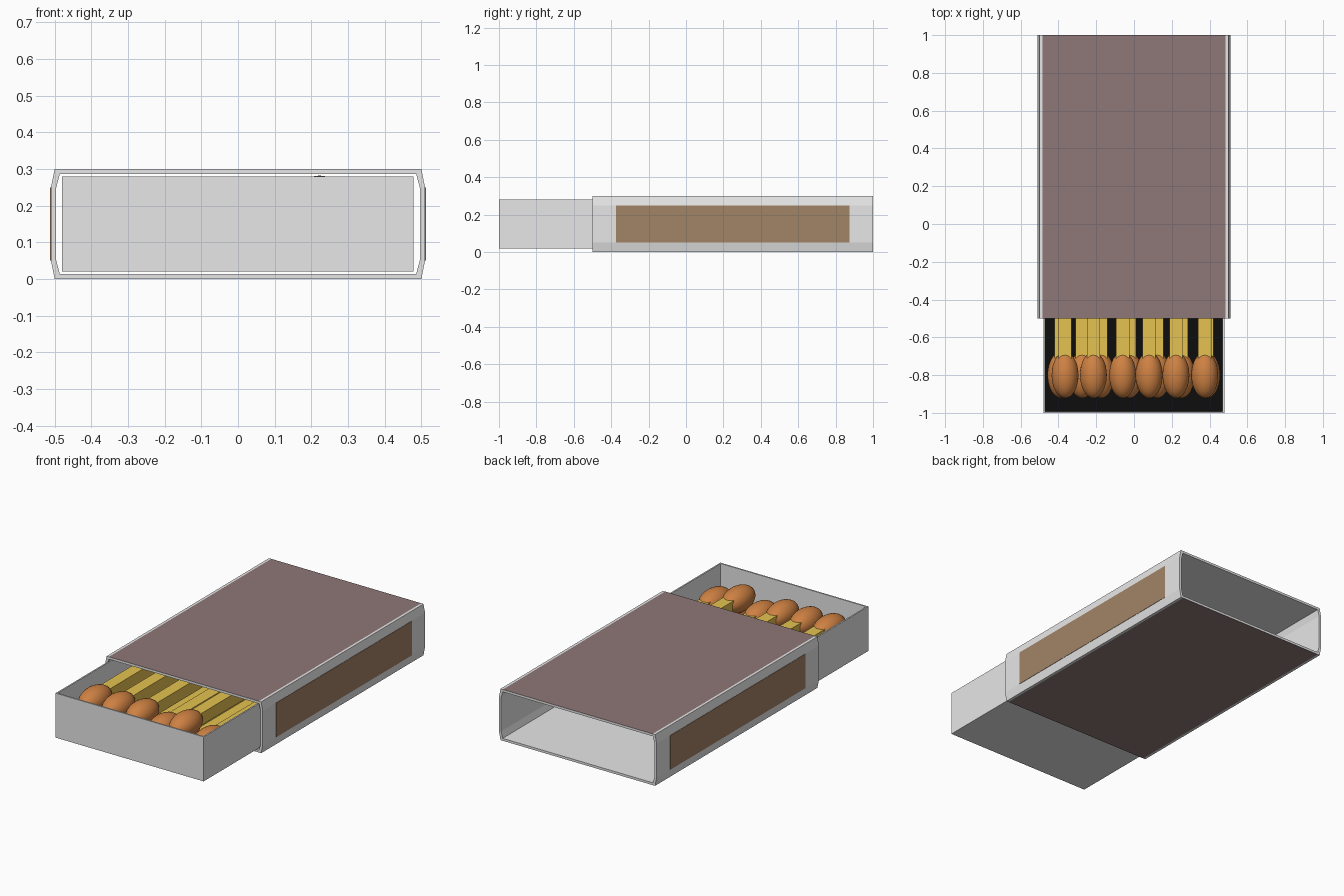
import bpy, bmesh
from mathutils import Vector

if "Cube" in bpy.data.objects:
    bpy.data.objects.remove(bpy.data.objects["Cube"])


def mat(name, rgb):
    m = bpy.data.materials.new(name)
    m.diffuse_color = (*rgb, 1)
    m.use_nodes = True
    m.node_tree.nodes["Principled BSDF"].inputs["Base Color"].default_value = m.diffuse_color
    return m


CARD = mat("grey_card", (0.8, 0.8, 0.8))
MAUVE = mat("mauve_print", (0.275, 0.185, 0.185))
BROWN = mat("striker_brown", (0.364, 0.229, 0.136))
BLACK = mat("black_lining", (0.004, 0.004, 0.004))
WOOD = mat("yellow_wood", (0.78, 0.54, 0.08))
HEAD = mat("orange_brown_head", (0.62, 0.22, 0.055))


def finish(name, bm, *mats):
    me = bpy.data.meshes.new(name)
    bm.to_mesh(me)
    bm.free()
    ob = bpy.data.objects.new(name, me)
    bpy.context.collection.objects.link(ob)
    for m in mats:
        me.materials.append(m)
    return ob


def box(name, lo, hi, *mats):
    bm = bmesh.new()
    bmesh.ops.create_cube(bm, size=1)
    for v in bm.verts:
        v.co = Vector([l + (c + 0.5) * (h - l) for l, h, c in zip(lo, hi, v.co)])
    return finish(name, bm, *mats)


# Sleeve: bulged tube, open at both ends, printed top and bottom
Y0, Y1, H = -0.5, 1.0, 0.3


def loop(quarter):
    right = quarter + [(x, H - z) for x, z in reversed(quarter)]
    return right + [(-x, z) for x, z in reversed(right)]


outer = loop([(0.485, 0), (0.5, 0), (0.51, 0.05)])
inner = loop([(0.475, 0.014), (0.486, 0.014), (0.496, 0.052)])
bm = bmesh.new()
rings = [[bm.verts.new((x, y, z)) for x, z in prof]
         for prof, y in ((outer, Y0), (outer, Y1), (inner, Y1), (inner, Y0))]
n = len(outer)
for r in range(4):
    a, b = rings[r], rings[(r + 1) % 4]
    for i in range(n):
        j = (i + 1) % n
        f = bm.faces.new((a[i], a[j], b[j], b[i]))
        wide = abs(a[i].co.x - a[j].co.x) > 0.9
        f.material_index = 1 if r == 0 and wide else 0
bmesh.ops.recalc_face_normals(bm, faces=bm.faces[:])
finish("sleeve", bm, CARD, MAUVE)

# Striking strips on both sides
for side, name in ((1, "right_striker"), (-1, "left_striker")):
    xs = sorted((side * 0.508, side * 0.512))
    box(name, (xs[0], -0.375, 0.05), (xs[1], 0.875, 0.25), BROWN)

# Tray: open box with dark floor
tray = box("tray", (-0.48, -1, 0.02), (0.478, 0.5, 0.28), CARD, BLACK)
bm = bmesh.new()
bm.from_mesh(tray.data)
top = max(bm.faces, key=lambda f: f.calc_center_median().z)
bmesh.ops.inset_region(bm, faces=[top], thickness=0.012)
ext = bmesh.ops.extrude_discrete_faces(bm, faces=[top])["faces"][0]
for v in ext.verts:
    v.co.z = 0.032
ext.material_index = 1
bm.normal_update()
bm.to_mesh(tray.data)
bm.free()

# Matches: (x, z) of each, upper layer then lower layer
upper = [(-0.365, 0.2), (-0.215, 0.2), (-0.06, 0.2),
         (0.08, 0.158), (0.222, 0.211), (0.375, 0.16)]
lower = [(-0.387, 0.103), (-0.275, 0.103), (-0.175, 0.103), (-0.025, 0.103),
         (0.122, 0.103), (0.25, 0.103), (0.385, 0.103)]
for k, (x, z) in enumerate(upper + lower):
    box(f"match_stick_{k}", (x - 0.035, -0.8, z - 0.035), (x + 0.035, 0.44, z + 0.035), WOOD)
    bm = bmesh.new()
    bmesh.ops.create_uvsphere(bm, u_segments=32, v_segments=16, radius=1)
    for v in bm.verts:
        v.co = Vector((x + v.co.x * 0.071, -0.8 + v.co.z * 0.122, z + v.co.y * 0.071))
    bmesh.ops.recalc_face_normals(bm, faces=bm.faces[:])
    for f in bm.faces:
        f.smooth = True
    finish(f"match_head_{k}", bm, HEAD)
